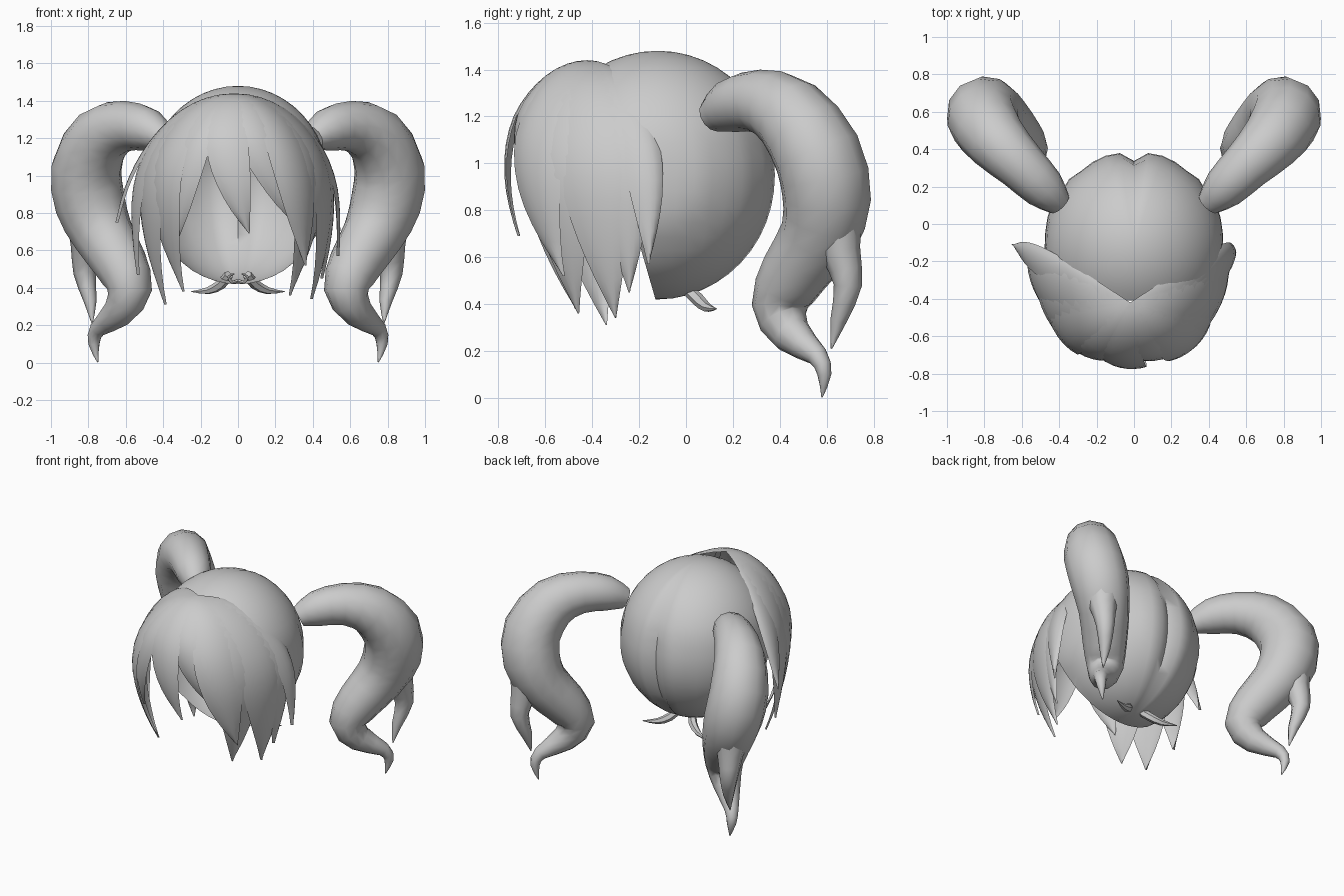
import bpy, bmesh
from math import sin, cos, pi, radians, sqrt
from mathutils import Vector

cube = bpy.data.objects.get("Cube")
if cube:
    bpy.data.objects.remove(cube, do_unlink=True)

hair = bpy.data.materials.new("hair_grey")
hair.use_nodes = True
GREY = (0.6, 0.6, 0.6, 1)
hair.diffuse_color = GREY
hair.node_tree.nodes["Principled BSDF"].inputs["Base Color"].default_value = GREY


def finish(bm, name):
    mesh = bpy.data.meshes.new(name)
    bm.to_mesh(mesh)
    bm.free()
    mesh.materials.append(hair)
    ob = bpy.data.objects.new(name, mesh)
    bpy.context.collection.objects.link(ob)
    bpy.ops.object.select_all(action='DESELECT')
    ob.select_set(True)
    bpy.context.view_layer.objects.active = ob
    bpy.ops.object.shade_smooth_by_angle(angle=radians(50))


def with_midpoints(path):
    """Insert a point on the smooth curve between each pair of points."""
    p = [Vector(q) for q in path]
    out = [p[0]]
    for i in range(len(p) - 1):
        before, after = p[max(i - 1, 0)], p[min(i + 2, len(p) - 1)]
        out += [(9 * (p[i] + p[i + 1]) - before - after) / 16, p[i + 1]]
    return out


def tube(name, path, side, sides):
    """Loft rings along (x, y, z, radius) points."""
    bm = bmesh.new()
    path = with_midpoints(path)
    pts = [Vector((p[0] * side, p[1], p[2])) for p in path]
    normal = Vector((side, -1, 0)).normalized()
    rings = []
    for i, p in enumerate(pts):
        d = (pts[min(i + 1, len(pts) - 1)] - pts[max(i - 1, 0)]).normalized()
        normal = (normal - d * normal.dot(d)).normalized()
        other = d.cross(normal)
        rings.append([bm.verts.new(p + path[i][3] * (normal * cos(2 * pi * k / sides)
                      + other * sin(2 * pi * k / sides))) for k in range(sides)])
    for a, b in zip(rings, rings[1:]):
        for k in range(sides):
            n = (k + 1) % sides
            bm.faces.new((a[k], a[n], b[n], b[k]))
    bm.faces.new(rings[0][::-1])
    bm.faces.new(rings[-1])
    bmesh.ops.recalc_face_normals(bm, faces=bm.faces[:])
    finish(bm, name)


# Back hair: open-fronted shell with a centre parting and shallow lower lobes
bm = bmesh.new()
bmesh.ops.create_uvsphere(bm, u_segments=40, v_segments=24, radius=1)
for v in bm.verts:
    x, y, z = v.co
    r = sqrt(x * x + y * y)
    swell = 1.0
    if z < 0.35:
        swell = 0.975 + 0.025 * abs(sin(5 * pi * x)) * r
    parting = 0.04 * r if abs(x) < 0.02 and y > 0 else 0
    v.co = (x * 0.49 * swell, -0.12 + y * 0.51 * swell - parting, 0.95 + z * 0.53)
bmesh.ops.bisect_plane(bm, geom=bm.verts[:] + bm.edges[:] + bm.faces[:],
                       plane_co=(0, -0.13, 0.42), plane_no=(0, -1, -0.29),
                       clear_outer=True)
finish(bm, "back_hair")


# Fringe: tapered locks fanning from the crown over a dome
def dome(a, z, lift):
    if z > 0.84:
        s = sqrt(max(0, 1 - ((z - 0.84) / 0.6) ** 2))
    else:
        s = 1 - 0.5 * (0.84 - z) ** 2
    s *= lift
    return Vector((-0.02 + 0.54 * sin(a) * s,
                   -0.42 + s * (0.07 - 0.46 * cos(a) + 0.18 * sin(a) ** 4), z))


def lock(name, angle, half, tip, layer, rows=16, cols=6):
    bm = bmesh.new()
    tip = Vector(tip)
    a0, hw = radians(angle), radians(half)
    arc = 0.85
    offset = tip - dome(a0, tip.z, 1)
    grid = []
    for i in range(rows + 1):
        u = i / rows
        d = u * (arc + 0.84 - tip.z)
        z = 0.84 + 0.6 * cos(d / arc * pi / 2) if d < arc else 0.84 - (d - arc)
        t = max(0, (u - 0.45) / 0.55)
        w = hw * (1 - t ** 1.7) + 0.004
        row = []
        for j in range(cols + 1):
            v = 2 * j / cols - 1
            lift = 0.98 + 0.012 * layer + 0.03 * (1 - v * v) * min(1, 2 * u)
            row.append(bm.verts.new(dome(a0 + v * w, z, lift) + offset * t ** 1.6))
        grid.append(row)
    for a, b in zip(grid, grid[1:]):
        for j in range(cols):
            bm.faces.new((a[j], b[j], b[j + 1], a[j + 1]))
    finish(bm, name)


locks = [
    (-90, 14, (-0.65, -0.11, 0.75)),
    (-78, 15, (-0.53, -0.24, 0.47)),
    (-62, 15, (-0.39, -0.34, 0.31)),
    (-47, 14, (-0.29, -0.47, 0.38)),
    (-30, 14, (-0.33, -0.58, 0.65)),
    (-6, 15, (0.06, -0.71, 0.69)),
    (16, 16, (0.33, -0.58, 0.72)),
    (38, 16, (0.36, -0.52, 0.52)),
    (52, 15, (0.28, -0.46, 0.36)),
    (68, 15, (0.39, -0.30, 0.34)),
    (80, 14, (0.45, -0.24, 0.45)),
    (91, 13, (0.53, -0.16, 0.57)),
]
for i, (angle, half, tip) in enumerate(locks):
    lock(f"fringe_lock_{i + 1}", angle, half, tip, i % 2)

# Pigtails, their split ends and the small nape strands
pigtail = [
    (0.40, 0.11, 1.20, 0.07), (0.48, 0.19, 1.245, 0.115), (0.60, 0.31, 1.265, 0.135),
    (0.73, 0.44, 1.21, 0.165), (0.81, 0.56, 1.04, 0.19), (0.79, 0.60, 0.85, 0.19),
    (0.72, 0.56, 0.68, 0.165), (0.63, 0.46, 0.53, 0.145), (0.58, 0.40, 0.39, 0.12),
    (0.64, 0.45, 0.27, 0.085), (0.75, 0.56, 0.18, 0.045), (0.77, 0.59, 0.10, 0.03),
    (0.75, 0.58, 0.003, 0.003),
]
split_end = [
    (0.79, 0.61, 0.85, 0.14), (0.81, 0.66, 0.62, 0.085), (0.82, 0.69, 0.48, 0.06),
    (0.79, 0.65, 0.33, 0.035), (0.78, 0.62, 0.21, 0.003),
]
nape_strand = [
    (0.05, 0.0, 0.47, 0.025), (0.09, 0.05, 0.42, 0.028), (0.16, 0.09, 0.385, 0.02),
    (0.25, 0.13, 0.38, 0.002),
]
nape_curl = [
    (0.0, -0.1, 0.44, 0.01), (0.03, -0.12, 0.43, 0.01), (0.05, -0.13, 0.46, 0.008),
    (0.02, -0.13, 0.475, 0.004),
]
for label, side in (("left", 1), ("right", -1)):
    tube(f"{label}_pigtail", pigtail, side, 12)
    tube(f"{label}_pigtail_split_end", split_end, side, 8)
    tube(f"{label}_nape_strand", nape_strand, side, 6)
    tube(f"{label}_nape_curl", nape_curl, side, 6)
